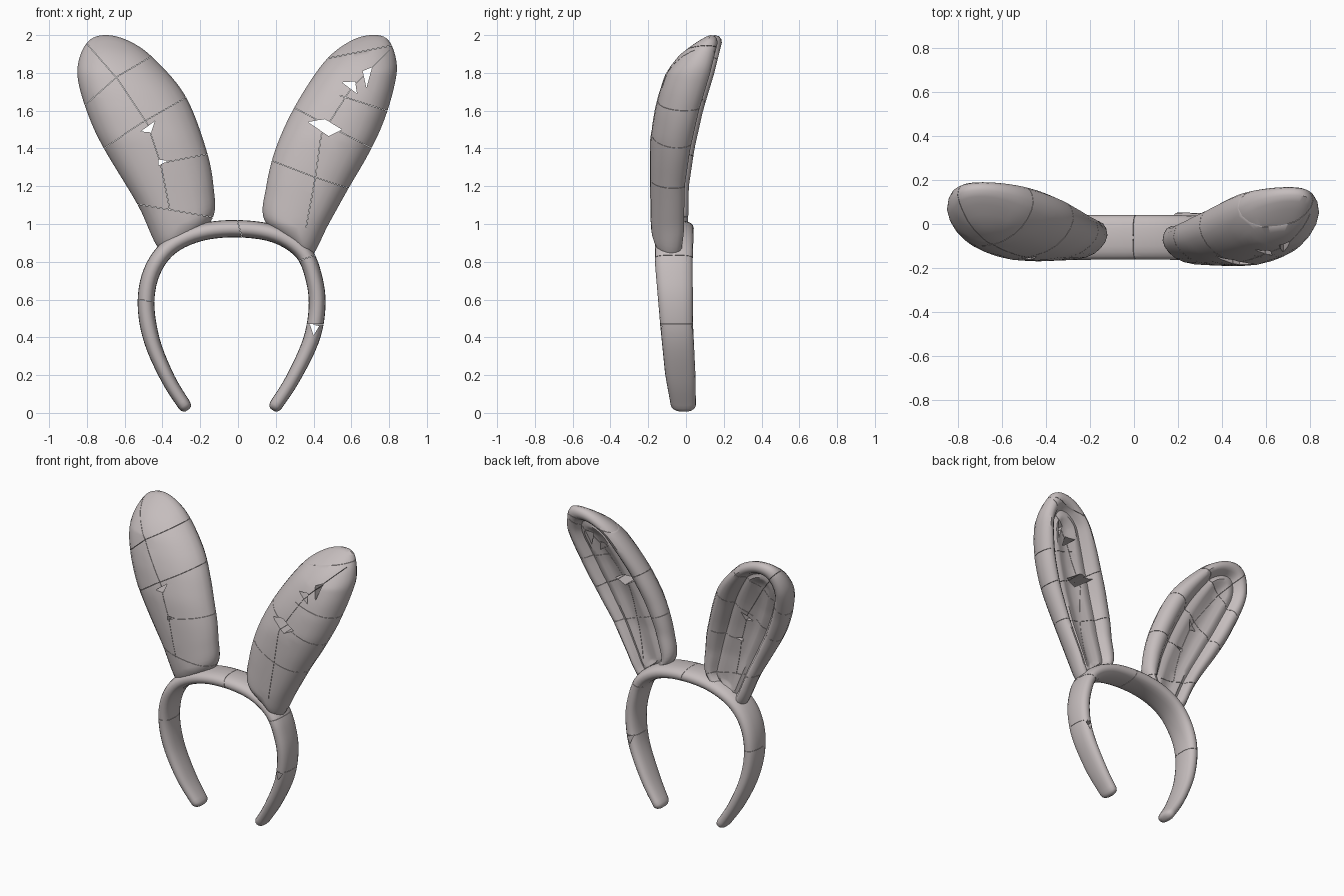
import bpy, bmesh, math
from mathutils import Vector

cube = bpy.data.objects.get("Cube")
if cube:
    bpy.data.objects.remove(cube)

# Single plastic colour
plastic = bpy.data.materials.new("warm_grey_plastic")
plastic.use_nodes = True
COLOR = (0.56, 0.51, 0.51, 1)
plastic.diffuse_color = COLOR
plastic.node_tree.nodes["Principled BSDF"].inputs["Base Color"].default_value = COLOR


def make_object(name, bm):
    bmesh.ops.remove_doubles(bm, verts=bm.verts, dist=0.0005)
    bmesh.ops.recalc_face_normals(bm, faces=bm.faces)
    mesh = bpy.data.meshes.new(name)
    bm.to_mesh(mesh)
    bm.free()
    mesh.materials.append(plastic)
    obj = bpy.data.objects.new(name, mesh)
    bpy.context.collection.objects.link(obj)
    return obj


def spline(points, steps, closed):
    """Catmull-Rom resampling of a few 2D points."""
    pts = [Vector(p) for p in points]
    n = len(pts)
    at = lambda i: pts[i % n] if closed else pts[max(0, min(n - 1, i))]
    out = []
    for i in range(n if closed else n - 1):
        a, b, c, d = at(i - 1), at(i), at(i + 1), at(i + 2)
        for k in range(steps):
            t = k / steps
            out.append(0.5 * (2 * b + (c - a) * t + (2 * a - 5 * b + 4 * c - d) * t * t
                              + (3 * b - a - 3 * c + d) * t ** 3))
    return out if closed else out + [pts[-1]]


def interp(table, x):
    if x <= table[0][0]:
        return table[0][1]
    for (x0, y0), (x1, y1) in zip(table, table[1:]):
        if x <= x1:
            s = (x - x0) / (x1 - x0)
            return y0 + (y1 - y0) * s
    return table[-1][1]


def bridge(bm, rings):
    for r0, r1 in zip(rings, rings[1:]):
        n = len(r0)
        for i in range(n):
            j = (i + 1) % n
            bm.faces.new((r0[i], r0[j], r1[j], r1[i]))


# Headband: rounded strap swept along an open horseshoe path
BAND = [(-.283, .04), (-.37, .18), (-.455, .38), (-.487, .58), (-.455, .75), (-.36, .88),
        (-.2, .955), (0, .975), (.2, .945), (.345, .85), (.405, .7), (.418, .55),
        (.385, .38), (.29, .18), (.2, .04)]
BAND_CENTRE = [(0, -.01), (.2, -.03), (.47, -.05), (.8, -.065), (1, -.06)]
BAND_HALF = [(0, .063), (.2, .08), (.5, .088), (.8, .1), (1, .102)]
BAND_THICK = [(0, .034), (.2, .038), (.45, .044), (1, .046)]


def build_headband():
    path = spline(BAND, 5, False)
    tangents = [(path[min(i + 1, len(path) - 1)] - path[max(i - 1, 0)]).normalized()
                for i in range(len(path))]
    stations = [(p, t, 1) for p, t in zip(path, tangents)]
    caps = [(.014, .9), (.024, .7), (.03, .35)]
    head = [(path[0] - tangents[0] * d, tangents[0], s) for d, s in reversed(caps)]
    tail = [(path[-1] + tangents[-1] * d, tangents[-1], s) for d, s in caps]
    bm = bmesh.new()
    rings = []
    for p, t, s in head + stations + tail:
        ring = []
        for k in range(20):
            a = math.tau * k / 20
            c, w = math.cos(a), math.sin(a)
            across = interp(BAND_THICK, p.y) * s * math.copysign(abs(c) ** .85, c)
            depth = interp(BAND_HALF, p.y) * s * math.copysign(abs(w) ** .8, w)
            ring.append(bm.verts.new((p.x - t.y * across, interp(BAND_CENTRE, p.y) + depth,
                                      p.y + t.x * across)))
        rings.append(ring)
    bridge(bm, rings)
    bm.faces.new(rings[0])
    bm.faces.new(rings[-1])
    return make_object("headband", bm)


# Ears: domed front, wide rolled rim, shallow groove and padded back, tip leaning backwards
EAR_FRONT = [(.8, -.15), (1, -.165), (1.3, -.17), (1.45, -.168), (1.6, -.145), (1.7, -.12),
             (1.8, -.085), (1.9, -.025), (2, .07)]
EAR_BACK = [(.8, -.01), (.95, .01), (1.2, .015), (1.4, .045), (1.6, .09), (1.8, .15), (2, .2)]
# (inward fraction, depth fraction) from front spine, round the rim, to back spine
EAR_SECTION = [(1, 0), (.75, .02), (.5, .08), (.3, .18), (.15, .32), (.05, .47), (0, .64),
               (.03, .82), (.1, .94), (.2, 1), (.3, .99), (.38, .93), (.44, .82), (.49, .76),
               (.54, .77), (.62, .81), (.72, .79), (.85, .74), (1, .72)]


def build_ear(name, outline, spine_low, spine_high, shift):
    low, high = Vector(spine_low), Vector(spine_high)
    axis = high - low
    rim = spline(outline, 7, True)
    bm = bmesh.new()
    rings = []
    for f, v in EAR_SECTION:
        ring = []
        for p in rim:
            t = max(0, min(1, (p - low).dot(axis) / axis.length_squared))
            if f == 1:
                t = round(t * 14) / 14
            q = p.lerp(low + axis * t, f)
            y = interp(EAR_FRONT, q.y) * (1 - v) + interp(EAR_BACK, q.y) * v + shift
            ring.append(bm.verts.new((q.x, y, q.y)))
        rings.append(ring)
    bridge(bm, rings)
    bmesh.ops.dissolve_degenerate(bm, dist=0.0003, edges=bm.edges)
    return make_object(name, bm)


band = build_headband()
right_ear = build_ear(
    "right_ear",
    [(-.41, .86), (-.53, 1.1), (-.71, 1.4), (-.79, 1.57), (-.845, 1.75), (-.842, 1.87),
     (-.79, 1.97), (-.70, 2.0), (-.58, 1.97), (-.45, 1.88), (-.28, 1.68), (-.17, 1.4),
     (-.13, 1.2), (-.135, 1.03), (-.28, .88)],
    (-.31, 1.0), (-.64, 1.8), 0)
left_ear = build_ear(
    "left_ear",
    [(.29, .88), (.14, 1.02), (.15, 1.2), (.2, 1.4), (.3, 1.62), (.45, 1.85), (.58, 1.96),
     (.7, 2.0), (.795, 1.975), (.84, 1.85), (.825, 1.72), (.77, 1.54), (.69, 1.37),
     (.58, 1.18), (.48, 1.0), (.38, .82)],
    (.32, .98), (.64, 1.79), -.022)

# Cracks between the panels, and the chips where panels have parted
CRACKS = [
    [(-.82, 1.62), (-.64, 1.78), (-.42, 1.91)], [(-.74, 1.38), (-.52, 1.53), (-.24, 1.69)],
    [(-.42, 1.32), (-.11, 1.38)], [(-.56, 1.11), (-.1, 1.03)],
    [(-.84, 2.0), (-.64, 1.77), (-.48, 1.53), (-.41, 1.32), (-.36, 1.07)],
    [(.14, 1.35), (.4, 1.25), (.61, 1.18)], [(.27, 1.63), (.46, 1.53), (.73, 1.39)],
    [(.54, 1.68), (.82, 1.59)], [(.44, 1.87), (.84, 1.95)],
    [(.8, 1.92), (.6, 1.72), (.44, 1.47), (.41, 1.25), (.36, .98)],
    [(-.56, .6), (-.42, .59)], [(-.01, 1.04), (.03, .9)],
    [(.34, .47), (.49, .47)], [(.28, .79), (.42, .84)]]
CHIPS = [
    [(-.515, 1.49), (-.44, 1.545), (-.46, 1.485)], [(-.42, 1.31), (-.42, 1.34), (-.37, 1.335)],
    [(.37, 1.54), (.46, 1.555), (.55, 1.5), (.48, 1.465)],
    [(.55, 1.75), (.62, 1.755), (.63, 1.69)], [(.66, 1.81), (.71, 1.83), (.68, 1.72)],
    [(.38, .47), (.43, .46), (.4, .41)]]


def prism(corners):
    bm = bmesh.new()
    face = bm.faces.new([bm.verts.new((x, -.5, z)) for x, z in corners])
    moved = bmesh.ops.extrude_face_region(bm, geom=[face])["geom"]
    bmesh.ops.translate(bm, verts=[g for g in moved if isinstance(g, bmesh.types.BMVert)],
                        vec=(0, 1, 0))
    return bm


cutters = bpy.data.meshes.new("crack_cutter")
all_cuts = bmesh.new()
shapes = list(CHIPS)
for line in CRACKS:
    for a, b in zip(line, line[1:]):
        a, b = Vector(a), Vector(b)
        side = (b - a).orthogonal().normalized() * .001
        shapes.append([a - side, b - side, b + side, a + side])
for shape in shapes:
    part = prism(shape)
    bmesh.ops.recalc_face_normals(part, faces=part.faces)
    part.to_mesh(cutters)
    part.free()
    all_cuts.from_mesh(cutters)
all_cuts.to_mesh(cutters)
all_cuts.free()
cutter = bpy.data.objects.new("crack_cutter", cutters)
cutter.hide_render = True
bpy.context.collection.objects.link(cutter)

for obj in (band, right_ear, left_ear):
    bpy.ops.object.select_all(action='DESELECT')
    obj.select_set(True)
    bpy.context.view_layer.objects.active = obj
    mod = obj.modifiers.new("cracks", 'BOOLEAN')
    mod.object = cutter
    mod.operation = 'DIFFERENCE'
    mod.solver = 'EXACT'
    mod.use_self = True
    bpy.ops.object.modifier_apply(modifier=mod.name)
    bpy.ops.object.shade_smooth_by_angle(angle=math.radians(40))
bpy.data.objects.remove(cutter)
